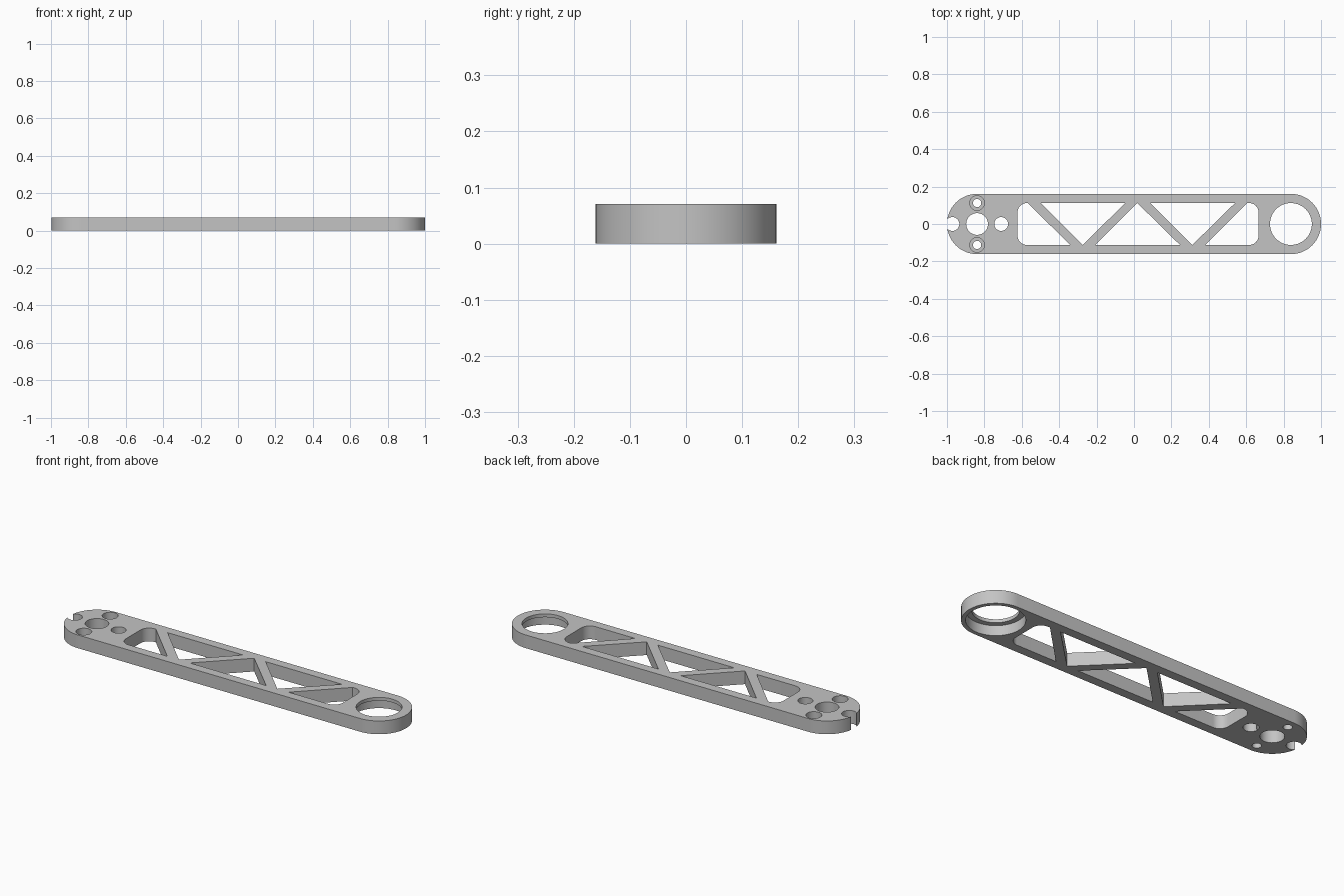
import bpy, bmesh, math
from mathutils import Vector

if "Cube" in bpy.data.objects:
    bpy.data.objects.remove(bpy.data.objects["Cube"])

T = 0.071      # plate thickness
R = 0.161      # end radius and half width
CX = 0.839     # end centre distance
H = 0.112      # half height of the truss windows

grey = bpy.data.materials.new("grey_metal")
grey.diffuse_color = (0.55, 0.55, 0.55, 1)
grey.use_nodes = True
grey.node_tree.nodes["Principled BSDF"].inputs["Base Color"].default_value = grey.diffuse_color


def prism(name, pts, z0, z1):
    """Extrude a counter-clockwise outline between two heights."""
    bm = bmesh.new()
    low = [bm.verts.new((x, y, z0)) for x, y in pts]
    top = [bm.verts.new((x, y, z1)) for x, y in pts]
    bm.faces.new(low[::-1])
    bm.faces.new(top)
    n = len(pts)
    for i in range(n):
        j = (i + 1) % n
        bm.faces.new((low[i], low[j], top[j], top[i]))
    me = bpy.data.meshes.new(name)
    bm.to_mesh(me)
    bm.free()
    ob = bpy.data.objects.new(name, me)
    bpy.context.collection.objects.link(ob)
    return ob


def arc(cx, cy, r, a0, a1, n):
    return [(cx + r * math.cos(math.radians(a0 + (a1 - a0) * i / n)),
             cy + r * math.sin(math.radians(a0 + (a1 - a0) * i / n))) for i in range(n + 1)]


def circle(cx, cy, r, n=48):
    return arc(cx, cy, r, 0, 360, n)[:-1]


def rounded(corners):
    """Outline from (x, y, radius) corners, filleting those with a radius."""
    out = []
    for i, (x, y, r) in enumerate(corners):
        p = Vector((x, y))
        if r == 0:
            out.append((x, y))
            continue
        a = (Vector(corners[i - 1][:2]) - p).normalized()
        b = (Vector(corners[(i + 1) % len(corners)][:2]) - p).normalized()
        half = a.angle(b) / 2
        c = p + (a + b).normalized() * r / math.sin(half)
        s = p + a * r / math.tan(half) - c
        e = p + b * r / math.tan(half) - c
        t0 = math.degrees(math.atan2(s.y, s.x))
        sweep = (math.degrees(math.atan2(e.y, e.x)) - t0 + 180) % 360 - 180
        out += arc(c.x, c.y, r, t0, t0 + sweep, 10)
    return out


# Plate with two round ends
arm = prism("link_arm", arc(CX, 0, R, -90, 90, 48) + arc(-CX, 0, R, 90, 270, 48), 0, T)
arm.data.materials.append(grey)

LO, HI = -0.05, T + 0.05
cuts = [
    # Bearing seat: wide bore from below, narrower lip at the top
    (circle(CX, 0, 0.112, 64), LO, HI),
    (circle(CX, 0, 0.140, 64), LO, 0.053),
    # Hub holes and end notch
    (circle(-CX, 0, 0.058), LO, HI),
    (circle(-0.710, 0, 0.037), LO, HI),
    (circle(-0.971, 0, 0.037), LO, HI),
    # Truss windows
    (rounded([(-0.623, -H, 0.05), (-0.342, -H, 0), (-0.567, H, 0), (-0.623, H, 0.05)]), LO, HI),
    ([(-0.497, H), (-0.273, -H), (-0.048, H)], LO, HI),
    ([(-0.208, -H), (0.246, -H), (0.018, H)], LO, HI),
    ([(0.086, H), (0.312, -H), (0.540, H)], LO, HI),
    (rounded([(0.380, -H, 0), (0.666, -H, 0.05), (0.666, H, 0.05), (0.604, H, 0)]), LO, HI),
]
# Counterbored screw holes
for s in (-1, 1):
    cuts.append((circle(-CX, s * 0.112, 0.022, 32), LO, HI))
    cuts.append((circle(-CX, s * 0.112, 0.039), 0.035, HI))

bpy.context.view_layer.objects.active = arm
arm.select_set(True)
for pts, z0, z1 in cuts:
    cutter = prism("cutter", pts, z0, z1)
    cutter.hide_render = True
    mod = arm.modifiers.new("cut", 'BOOLEAN')
    mod.operation = 'DIFFERENCE'
    mod.solver = 'EXACT'
    mod.object = cutter
    bpy.ops.object.modifier_apply(modifier=mod.name)
    bpy.data.objects.remove(cutter)

bpy.ops.object.shade_smooth_by_angle(angle=math.radians(30))
